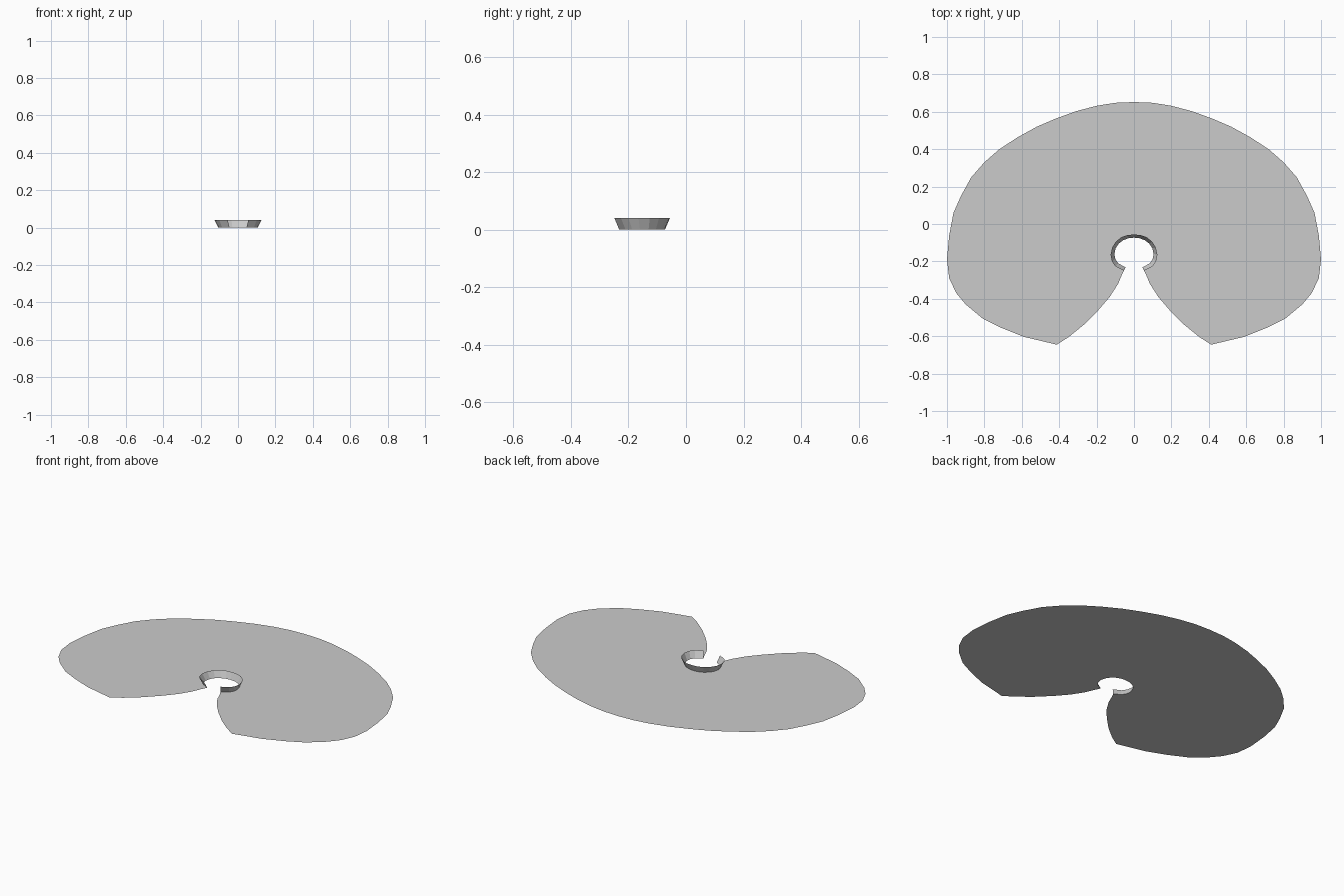
import bpy, bmesh

if "Cube" in bpy.data.objects:
    bpy.data.objects.remove(bpy.data.objects["Cube"])

# Right-half outlines, running from the back centre line to the front opening
HEM = [(0, .652), (.1, .648), (.2, .632), (.31, .603), (.42, .563), (.52, .52),
       (.62, .465), (.72, .4), (.80, .33), (.87, .25), (.925, .15), (.965, .06),
       (.988, -.06), (1, -.19), (.988, -.29), (.95, -.37), (.90, -.43),
       (.81, -.505), (.71, -.555), (.59, -.603), (.413, -.645)]
FRONT_EDGE = [(.35, -.605), (.27, -.54), (.19, -.46), (.13, -.39), (.085, -.32), (.062, -.265)]
NECK = [(0, -.073), (.03, -.076), (.058, -.087), (.082, -.105), (.098, -.13),
        (.105, -.16), (.1, -.187), (.085, -.21), (.045, -.232)]
COLLAR_TOP = [(0, -.056), (.035, -.059), (.068, -.071), (.097, -.094), (.117, -.126),
              (.125, -.165), (.118, -.2), (.1, -.226), (.055, -.249)]
COLLAR_HEIGHT = .04


def half_object(name, build):
    """Make a right-half mesh and mirror it across x = 0."""
    bm = bmesh.new()
    build(bm)
    mesh = bpy.data.meshes.new(name)
    bm.to_mesh(mesh)
    bm.free()
    obj = bpy.data.objects.new(name, mesh)
    bpy.context.collection.objects.link(obj)
    mirror = obj.modifiers.new("mirror", 'MIRROR')
    mirror.use_clip = True
    return obj


# Flat cape sheet with a neck hole and an open front
def build_cape(bm):
    outline = NECK + FRONT_EDGE[::-1] + HEM[::-1]
    face = bm.faces.new([bm.verts.new((x, y, 0)) for x, y in outline])
    face.normal_update()
    if face.normal.z < 0:
        face.normal_flip()
    bmesh.ops.triangulate(bm, faces=[face])


# Flared standing collar around the neck hole
def build_collar(bm):
    low = [bm.verts.new((x, y, 0)) for x, y in NECK]
    top = [bm.verts.new((x, y, COLLAR_HEIGHT)) for x, y in COLLAR_TOP]
    for i in range(len(low) - 1):
        bm.faces.new((low[i + 1], low[i], top[i], top[i + 1]))


half_object("cape_sheet", build_cape)
half_object("standing_collar", build_collar)
